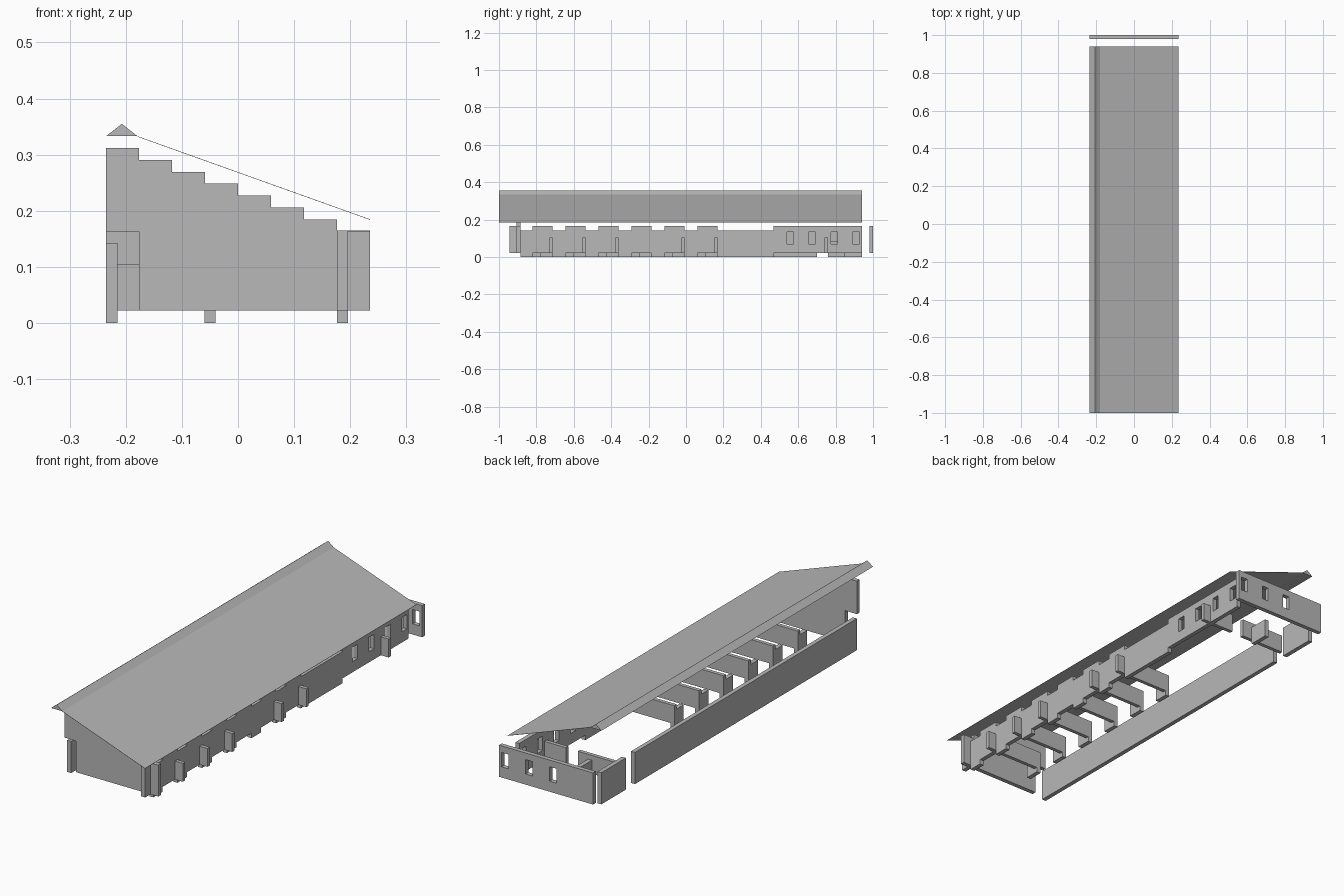
import bpy
import bmesh
from mathutils import Vector

cube = bpy.data.objects.get("Cube")
if cube:
    bpy.data.objects.remove(cube, do_unlink=True)

grey = bpy.data.materials.new("plain grey")
grey.use_nodes = True
grey.diffuse_color = (0.48, 0.48, 0.48, 1)
grey.node_tree.nodes["Principled BSDF"].inputs["Base Color"].default_value = grey.diffuse_color


def finish(name, bm):
    bmesh.ops.recalc_face_normals(bm, faces=bm.faces)
    mesh = bpy.data.meshes.new(name)
    bm.to_mesh(mesh)
    bm.free()
    mesh.materials.append(grey)
    obj = bpy.data.objects.new(name, mesh)
    bpy.context.collection.objects.link(obj)
    return obj


def box(name, x, y, z):
    bm = bmesh.new()
    bmesh.ops.create_cube(bm, size=1)
    for v in bm.verts:
        v.co = Vector([(r[0] + r[1]) / 2 + c * (r[1] - r[0]) for r, c in zip((x, y, z), v.co)])
    return finish(name, bm)


def extrude_profile(name, points, y0, y1):
    bm = bmesh.new()
    face = bm.faces.new([bm.verts.new((x, y0, z)) for x, z in points])
    moved = bmesh.ops.extrude_face_region(bm, geom=[face])["geom"]
    bmesh.ops.translate(bm, vec=(0, y1 - y0, 0), verts=[v for v in moved if isinstance(v, bmesh.types.BMVert)])
    return finish(name, bm)


def cut(wall, cutters):
    bpy.context.view_layer.objects.active = wall
    for cutter in cutters:
        cutter.hide_render = True
        mod = wall.modifiers.new("window", "BOOLEAN")
        mod.operation = "DIFFERENCE"
        mod.solver = "EXACT"
        mod.object = cutter
        bpy.ops.object.modifier_apply(modifier=mod.name)
        bpy.data.objects.remove(cutter, do_unlink=True)


EDGE = 0.235
LOW = (0, 0.143)          # panels set at ground level
HIGH = (0.022, 0.165)     # panels raised one step
HALF = (0.022, 0.105)     # low partitions
SIDE = (0.176, 0.196)     # thickness of the open side wall
WINDOW = (0.07, 0.135)

# Roof: a ridge cap and a thin single slope
extrude_profile("ridge_cap", [(-EDGE, 0.333), (-0.179, 0.333), (-0.207, 0.355)], -1, 0.94)
extrude_profile("roof_slope", [(-0.179, 0.333), (EDGE, 0.185), (EDGE, 0.184), (-0.179, 0.332)], -1, 0.94)

# Front wall with stepped top and a corner doorway
step = 2 * EDGE / 8
profile = [(EDGE, 0.022), (-EDGE + step, 0.022), (-EDGE + step, 0.163), (-EDGE, 0.163)]
for i in range(8):
    top = 0.312 - 0.0212 * i
    profile += [(-EDGE + step * i, top), (-EDGE + step * (i + 1), top)]
extrude_profile("front_wall", profile, -0.905, -0.885)
box("front_buttress", SIDE, (-0.943, -0.905), HIGH)

# Back wall with three windows
back = box("back_wall", (-EDGE, EDGE), (0.98, 1), HIGH)
cut(back, [box("cutter", (x - 0.017, x + 0.017), (0.95, 1.05), WINDOW) for x in (0.205, 0.085, -0.035)])

# Closed side wall in two lengths
box("long_side_wall", (-EDGE, -0.215), (-0.885, 0.70), LOW)
box("rear_corner_wall", (-EDGE, -0.215), (0.765, 0.94), LOW)

# Bays: raised outer panel, low panel between, partition and inner panel
pitch = 0.1765
previous = -0.885
for i in range(6):
    start = -0.82 + pitch * i
    end = start + 0.107
    box("side_low_panel", SIDE, (previous, start), LOW)
    box("side_raised_panel", SIDE, (start, end), HIGH)
    outer = EDGE if i != 3 else SIDE[1]
    box("bay_partition", (-0.06, outer), (end - 0.017, end), HALF)
    box("inner_panel", (-0.06, -0.04), (start + 0.04, end), (0, 0.083))
    previous = end
box("side_long_low_panel", SIDE, (previous, 0.468), LOW)

# Windowed end of the open side wall
side = box("side_window_wall", SIDE, (0.468, 0.94), HIGH)
cut(side, [box("cutter", (0.1, 0.3), (y - 0.018, y + 0.018), WINDOW)
           for y in (0.557, 0.674, 0.792, 0.909)])

# Rear room partitions
box("rear_partition", (0.07, EDGE), (0.741, 0.758), HALF)
box("rear_inner_partition", (-0.215, 0.01), (0.741, 0.758), HALF)
box("rear_inner_panel", (-0.06, -0.04), (0.758, 0.85), (0, 0.083))
